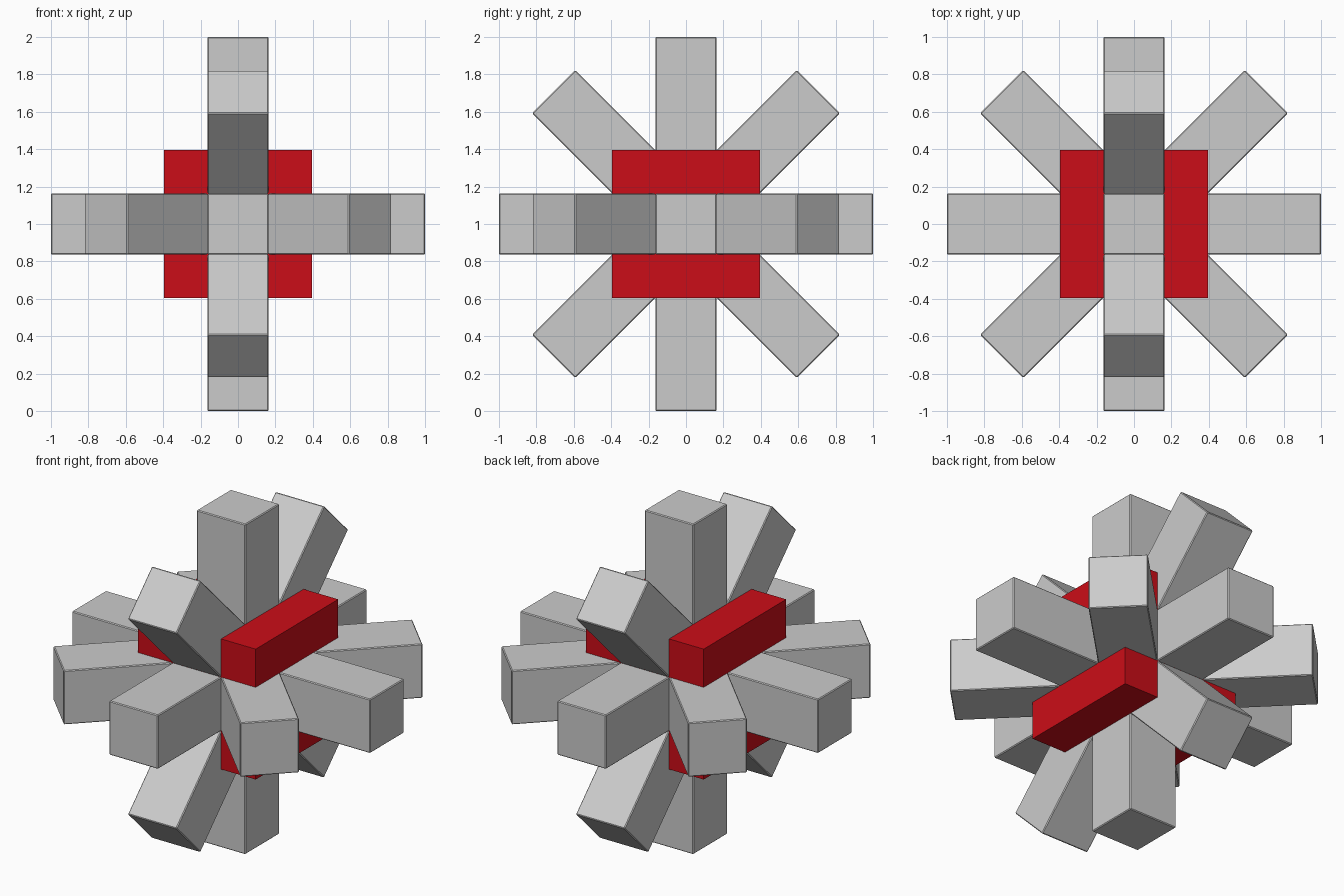
import bpy
from math import pi

if "Cube" in bpy.data.objects:
    bpy.data.objects.remove(bpy.data.objects["Cube"])

CENTRE = (0, 0, 1)
WIDTH = 0.327   # bar thickness
LENGTH = 2.0    # bar length
CORE = 0.79     # core block side


def block(name, size, rotation=(0, 0, 0), bevel=0.0):
    bpy.ops.mesh.primitive_cube_add(size=1, location=CENTRE)
    ob = bpy.context.object
    ob.name = name
    for v in ob.data.vertices:
        v.co = [c * s for c, s in zip(v.co, size)]
    ob.rotation_euler = rotation
    if bevel:
        mod = ob.modifiers.new("edge_bevel", 'BEVEL')
        mod.width = bevel
        mod.segments = 1
    return ob


# Grey bars along the three axes
for axis, label in enumerate("xyz"):
    size = [WIDTH] * 3
    size[axis] = LENGTH
    block(f"bar_{label}", size, bevel=0.005)

# Diagonal bars: one pair in the horizontal plane, one pair in the side plane
for sign, label in ((1, "rising"), (-1, "falling")):
    block(f"flat_diagonal_{label}", (LENGTH, WIDTH, WIDTH),
          (0, 0, sign * pi / 4), 0.005)
    block(f"upright_diagonal_{label}", (WIDTH, LENGTH, WIDTH),
          (sign * pi / 4, 0, 0), 0.005)

# Red core, showing as four bars between the grey arms
red = bpy.data.materials.new("red")
red.diffuse_color = (0.6, 0.004, 0.009, 1)
red.use_nodes = True
red.node_tree.nodes["Principled BSDF"].inputs["Base Color"].default_value = red.diffuse_color
core = block("red_core", (CORE, CORE, CORE))
core.data.materials.append(red)
